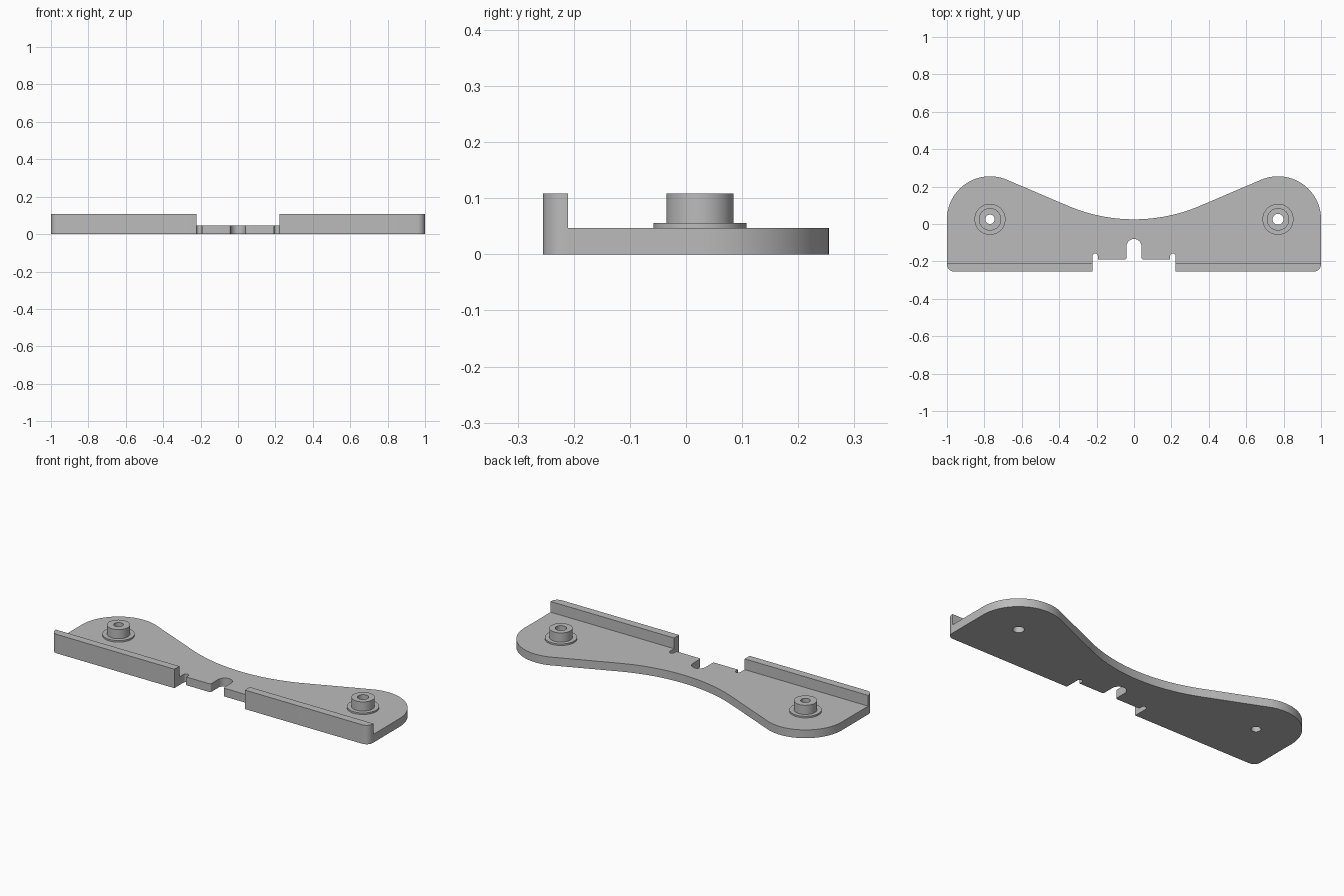
import bpy, bmesh
from math import sin, cos, radians
from mathutils import Vector

cube = bpy.data.objects.get("Cube")
if cube:
    bpy.data.objects.remove(cube, do_unlink=True)

grey = bpy.data.materials.new("plain_grey")
grey.use_nodes = True
colour = (0.5, 0.5, 0.5, 1)
grey.diffuse_color = colour
grey.node_tree.nodes["Principled BSDF"].inputs["Base Color"].default_value = colour

PLATE_TOP, FLANGE_TOP, RIM_TOP = 0.047, 0.056, 0.108
RIM_BACK = -0.21
POST_X, POST_Y = 0.77, 0.025


def arc(cx, cy, r, start, end, steps):
    """Points along a circular arc, angles in degrees."""
    angles = [radians(start + (end - start) * i / steps) for i in range(steps + 1)]
    return [(cx + r * cos(a), cy + r * sin(a)) for a in angles]


def circle(cx, cy, r, steps=48):
    return arc(cx, cy, r, 0, 360, steps)[:-1]


def extruded_bmesh(loops, z0, z1):
    """Fill the first loop, leave the others as holes, and extrude from z0 to z1."""
    curve = bpy.data.curves.new("profile", "CURVE")
    curve.dimensions = "2D"
    curve.fill_mode = "BOTH"
    curve.extrude = (z1 - z0) / 2
    for loop in loops:
        spline = curve.splines.new("POLY")
        spline.points.add(len(loop) - 1)
        for point, (x, y) in zip(spline.points, loop):
            point.co = (x, y, 0, 1)
        spline.use_cyclic_u = True
    helper = bpy.data.objects.new("profile", curve)
    mesh = helper.to_mesh()
    bm = bmesh.new()
    bm.from_mesh(mesh)
    helper.to_mesh_clear()
    bpy.data.objects.remove(helper)
    bpy.data.curves.remove(curve)
    bmesh.ops.remove_doubles(bm, verts=bm.verts[:], dist=1e-5)
    bmesh.ops.translate(bm, verts=bm.verts[:], vec=(0, 0, (z0 + z1) / 2))
    bmesh.ops.recalc_face_normals(bm, faces=bm.faces[:])
    return bm


def finish(bm, name):
    bmesh.ops.recalc_face_normals(bm, faces=bm.faces[:])
    mesh = bpy.data.meshes.new(name)
    bm.to_mesh(mesh)
    bm.free()
    mesh.materials.clear()
    mesh.materials.append(grey)
    for poly in mesh.polygons:
        poly.material_index = 0
    mesh.shade_smooth()
    mesh.set_sharp_from_angle(angle=radians(30))
    obj = bpy.data.objects.new(name, mesh)
    bpy.context.scene.collection.objects.link(obj)


# Half outline: waisted back edge, round lobe, front corner, relief notch, centre slot
half = (arc(0, 0.925, 0.9, -90, -66.8, 14)
        + arc(POST_X, POST_Y, 0.23, 113.2, 0, 32)
        + arc(0.96, -0.215, 0.04, 0, -90, 8)
        + [(0.222, -0.255)]
        + arc(0.2075, -0.172, 0.0145, 0, 180, 12)
        + [(0.193, -0.19)]
        + arc(0.05, -0.18, 0.01, -90, -180, 6)
        + arc(0, -0.12, 0.04, 0, 90, 10))
outline = half + [(-x, y) for x, y in reversed(half[1:-1])]

# Post side, centre and bore radius
posts = [("left", POST_X, 0.029), ("right", -POST_X, 0.025)]

# Base plate with bores, its front strip raised into the rim
bm = extruded_bmesh([outline] + [circle(x, POST_Y, r) for _, x, r in posts], 0, PLATE_TOP)
bmesh.ops.bisect_plane(bm, geom=bm.verts[:] + bm.edges[:] + bm.faces[:],
                       plane_co=(0, RIM_BACK, 0), plane_no=(0, 1, 0))
bm.normal_update()
strip = [f for f in bm.faces if f.normal.z > 0.9
         and f.calc_center_median().y < RIM_BACK]
raised = bmesh.ops.extrude_face_region(bm, geom=strip)["geom"]
bmesh.ops.translate(bm, verts=[v for v in raised if isinstance(v, bmesh.types.BMVert)],
                    vec=Vector((0, 0, RIM_TOP - PLATE_TOP)))
bm.normal_update()
walls = [e for e in bm.edges if all(abs(f.normal.z) < 0.1 for f in e.link_faces)]
bmesh.ops.dissolve_limit(bm, angle_limit=0.005, verts=[], edges=walls)
finish(bm, "base_plate_with_rim")

# Hollow posts standing on thin flanges
for side, x, bore in posts:
    hole = circle(x, POST_Y, bore)
    finish(extruded_bmesh([circle(x, POST_Y, 0.083), hole], PLATE_TOP, FLANGE_TOP),
           side + "_flange")
    finish(extruded_bmesh([circle(x, POST_Y, 0.06), hole], FLANGE_TOP, RIM_TOP),
           side + "_post")
